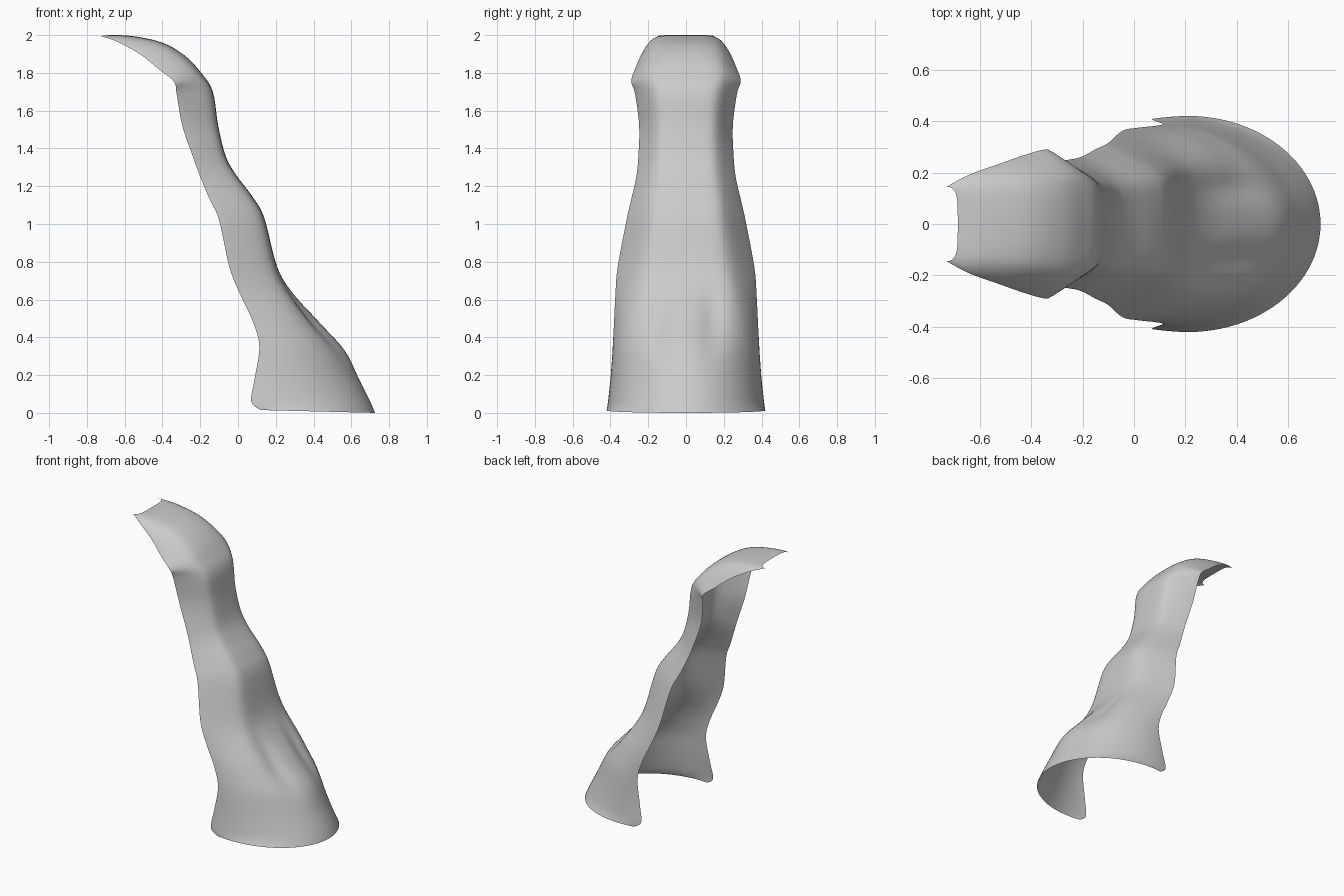
import bpy, bmesh
from math import sin, cos, exp, log, radians

if "Cube" in bpy.data.objects:
    bpy.data.objects.remove(bpy.data.objects["Cube"])

# Rows from hem to hood tip: ridge x, ridge z, edge x, edge z, half width,
# roundness (1 = ellipse, less = boxier), share of slanted flat side panels
ROWS = [
    (0.725, 0.00, 0.12, 0.015, 0.42, 1.0, 0),
    (0.70, 0.06, 0.07, 0.06, 0.413, 1.0, 0),
    (0.64, 0.18, 0.088, 0.18, 0.40, 1.02, 0),
    (0.565, 0.33, 0.113, 0.35, 0.388, 1.04, 0.05),
    (0.43, 0.48, 0.08, 0.48, 0.381, 0.95, 0.25),
    (0.285, 0.64, 0.015, 0.62, 0.374, 0.75, 0.6),
    (0.205, 0.78, -0.045, 0.77, 0.362, 0.65, 0.8),
    (0.14, 1.03, -0.10, 1.02, 0.315, 0.6, 0.85),
    (0.08, 1.14, -0.15, 1.13, 0.29, 0.62, 0.8),
    (-0.01, 1.26, -0.20, 1.25, 0.263, 0.65, 0.8),
    (-0.065, 1.36, -0.24, 1.36, 0.252, 0.65, 0.8),
    (-0.105, 1.52, -0.295, 1.52, 0.248, 0.6, 0.8),
    (-0.133, 1.70, -0.325, 1.69, 0.27, 0.65, 0.8),
    (-0.195, 1.80, -0.34, 1.755, 0.29, 0.75, 0.7),
    (-0.28, 1.89, -0.42, 1.82, 0.27, 0.8, 0.6),
    (-0.40, 1.96, -0.52, 1.90, 0.235, 0.8, 0.5),
    (-0.56, 1.995, -0.64, 1.965, 0.192, 0.7, 0.4),
    (-0.685, 2.00, -0.728, 1.995, 0.145, 0.5, 0.2),
]
STEPS, COLS = 5, 28


def smooth_rows(rows, steps):
    """Catmull-Rom interpolation between the given rows."""
    out = []
    for i in range(len(rows) - 1):
        a, b = rows[max(i - 1, 0)], rows[i]
        c, d = rows[i + 1], rows[min(i + 2, len(rows) - 1)]
        for s in range(steps):
            t = s / steps
            out.append([0.5 * (2 * q + (r - p) * t + (2 * p - 5 * q + 4 * r - u) * t * t
                               + (3 * q - p - 3 * r + u) * t ** 3)
                        for p, q, r, u in zip(a, b, c, d)])
    out.append(list(rows[-1]))
    return out


def spow(v, p):
    return abs(v) ** p * (1 if v >= 0 else -1)


def panel(y):
    """Flat front, softened corner, straight slanted side."""
    soft = lambda v: 0.07 * log(1 + exp((v - 0.58) / 0.07))
    return (soft(y) - soft(0)) / (soft(1) - soft(0))


def section(row):
    """Open U-shaped section, from one free edge round the ridge to the other."""
    rx, rz, ex, ez, w, p, k = row
    end = 90 + 10 * max(0, 1 - rz / 0.4)  # hem curls in slightly
    amax = radians(end)
    lim = cos(amax) if end > 90.01 else 0.0
    pts = []
    for j in range(-COLS, COLS + 1):
        u = j / COLS
        ca = cos(amax * u) if abs(j) < COLS else lim
        f = (1 - spow(ca, p)) / (1 - spow(lim, p))
        f = f * (1 - k) + panel(abs(u)) * k
        y = w * (spow(sin(amax * u), p) * (1 - k) + u * k)
        # shallow folds running down beside the centre ridge
        fold = 0.025 * exp(-((abs(y) - 0.14) / 0.06) ** 2) * exp(-((rz - 0.48) / 0.16) ** 2)
        pts.append((rx + (ex - rx) * f - fold, y, min(rz + (ez - rz) * f, 2.0)))
    return pts


# Draped sheet: loft the sections into one open surface
bm = bmesh.new()
grid = [[bm.verts.new(co) for co in section(r)] for r in smooth_rows(ROWS, STEPS)]
for lo, hi in zip(grid, grid[1:]):
    for j in range(2 * COLS):
        bm.faces.new((lo[j], lo[j + 1], hi[j + 1], hi[j]))
for f in bm.faces:
    f.smooth = True
mesh = bpy.data.meshes.new("draped_cloak")
bm.to_mesh(mesh)
bm.free()
cloak = bpy.data.objects.new("draped_cloak", mesh)
bpy.context.collection.objects.link(cloak)
